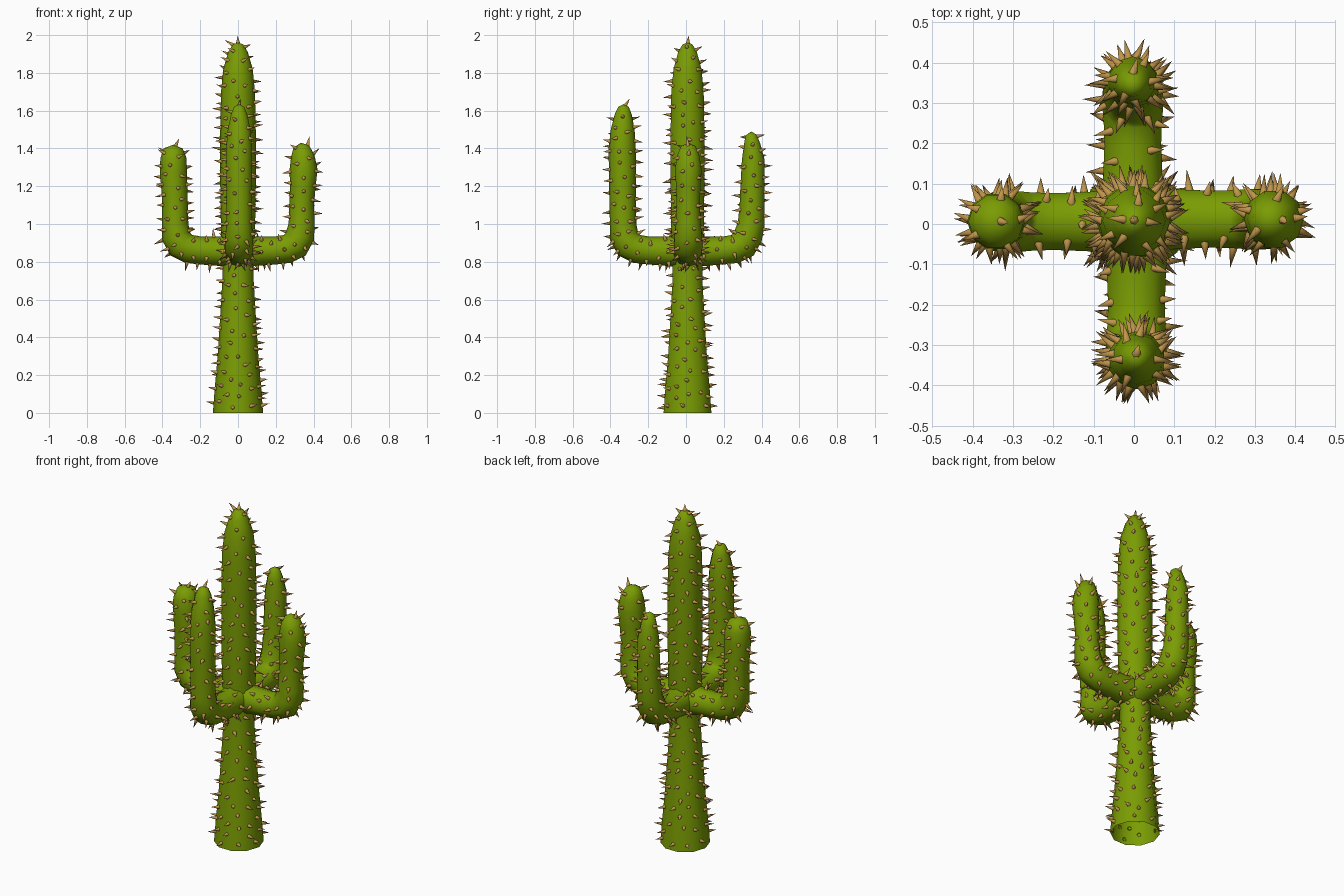
import bpy, bmesh, math, random
from mathutils import Vector

if "Cube" in bpy.data.objects:
    bpy.data.objects.remove(bpy.data.objects["Cube"])

random.seed(7)
SIDES = 10


def material(name, rgb):
    m = bpy.data.materials.new(name)
    m.diffuse_color = (*rgb, 1)
    m.use_nodes = True
    m.node_tree.nodes["Principled BSDF"].inputs["Base Color"].default_value = m.diffuse_color
    return m


green = material("cactus green", (0.195, 0.335, 0.001))
tan = material("spine tan", (0.52, 0.30, 0.07))


def finish(bm, name, mat):
    bmesh.ops.recalc_face_normals(bm, faces=bm.faces)
    me = bpy.data.meshes.new(name)
    bm.to_mesh(me)
    bm.free()
    me.materials.append(mat)
    for p in me.polygons:
        p.use_smooth = True
    ob = bpy.data.objects.new(name, me)
    bpy.context.collection.objects.link(ob)
    return ob


def limb(name, path, heading, side=0.0):
    """Tube along (distance, z, radius) points in the vertical plane at a heading; last point is the tip."""
    out = Vector((math.cos(heading), math.sin(heading), 0))
    across = Vector((-out.y, out.x, 0))
    up = Vector((0, 0, 1))
    pts = [out * d + up * z + across * side for d, z, r in path]
    bm = bmesh.new()
    rings = []
    for i, p in enumerate(pts[:-1]):
        t = (pts[i + 1] - pts[max(i - 1, 0)]).normalized()
        n = t.cross(across).normalized()
        r = path[i][2]
        rings.append([bm.verts.new(p + r * (math.cos(a) * n + math.sin(a) * across))
                      for a in (2 * math.pi * k / SIDES for k in range(SIDES))])
    for a, b in zip(rings, rings[1:]):
        for k in range(SIDES):
            j = (k + 1) % SIDES
            bm.faces.new((a[k], a[j], b[j], b[k]))
    tip = bm.verts.new(pts[-1])
    for k in range(SIDES):
        bm.faces.new((rings[-1][k], rings[-1][(k + 1) % SIDES], tip))
    return finish(bm, name, green)


def add_spine(bm, p, n, length, r=0.0115):
    u = n.orthogonal().normalized()
    v = n.cross(u)
    base = [bm.verts.new(p - n * 0.004 + r * (math.cos(a) * u + math.sin(a) * v))
            for a in (2 * math.pi * k / 6 for k in range(6))]
    tip = bm.verts.new(p + n * length)
    for k in range(6):
        bm.faces.new((base[k], base[(k + 1) % 6], tip))


def spines(ob, name, gap, reject, extra=()):
    """Scatter cones over the limb, keeping a minimum gap."""
    bm = bmesh.new()
    me = ob.data
    me.calc_loop_triangles()
    tris = list(me.loop_triangles)
    areas = [t.area for t in tris]
    placed = []
    for t in random.choices(tris, weights=areas, k=2500):
        a, b, c = (me.vertices[i].co for i in t.vertices)
        s, w = math.sqrt(random.random()), random.random()
        p = a * (1 - s) + b * s * (1 - w) + c * s * w
        n = t.normal.copy()
        if reject(p, n) or any((p - q).length < gap for q in placed):
            continue
        placed.append(p)
        jit = Vector([random.uniform(-0.2, 0.2) for _ in range(3)])
        add_spine(bm, p, (n + jit).normalized(), random.uniform(0.038, 0.052))
    for p, n in extra:
        add_spine(bm, Vector(p), Vector(n).normalized(), 0.038)
    finish(bm, name, tan)


# Trunk, open at the bottom
trunk = limb("trunk", [(0, 0, .133), (0, .12, .124), (0, .3, .108), (0, .5, .095), (0, .7, .083),
                       (0, .8, .082), (0, .95, .09), (0, 1.2, .094), (0, 1.5, .094), (0, 1.7, .09),
                       (0, 1.82, .078), (0, 1.91, .052), (0, 1.95, .028), (0, 1.962, 0)], 0, 0.008)
spines(trunk, "trunk_spines", 0.054,
       lambda p, n: p.z < 0.025 or 0.77 < p.z < 0.95 and min(abs(p.x), abs(p.y)) < 0.06,
       [((0, 0.01, 1.96), (-.05, .1, 1))])

# Arms: shared elbow, then individual upright parts
elbow = [(.05, .855, .082), (.12, .857, .077), (.2, .86, .074), (.26, .868, .076),
         (.303, .89, .079), (.328, .935, .077)]
arms = {
    "right_arm": (0, .012, [(.337, 1.0, .069), (.337, 1.1, .065), (.343, 1.2, .068), (.347, 1.29, .074),
                            (.343, 1.36, .062), (.335, 1.41, .042), (.333, 1.43, 0)]),
    "back_arm": (90, .003, [(.345, 1.0, .071), (.35, 1.1, .066), (.352, 1.2, .064), (.356, 1.34, .06),
                            (.35, 1.42, .044), (.345, 1.47, .03), (.345, 1.49, 0)]),
    "left_arm": (180, -.006, [(.333, 1.0, .07), (.335, 1.15, .068), (.342, 1.28, .072), (.342, 1.35, .069),
                              (.342, 1.4, .05), (.34, 1.42, 0)]),
    "front_arm": (270, .006, [(.333, 1.0, .07), (.336, 1.2, .071), (.338, 1.4, .072), (.335, 1.5, .063),
                              (.332, 1.58, .045), (.33, 1.62, .028), (.33, 1.635, 0)]),
}
for name, (deg, side, upright) in arms.items():
    arm = limb(name, elbow + upright, math.radians(deg), side)
    # few spines on top of the level part, none inside the trunk
    spines(arm, name + "_spines", 0.054,
           lambda p, n: math.hypot(p.x, p.y) < 0.1 or (p.z < 1 and n.z > 0.6 and random.random() < 0.98))
